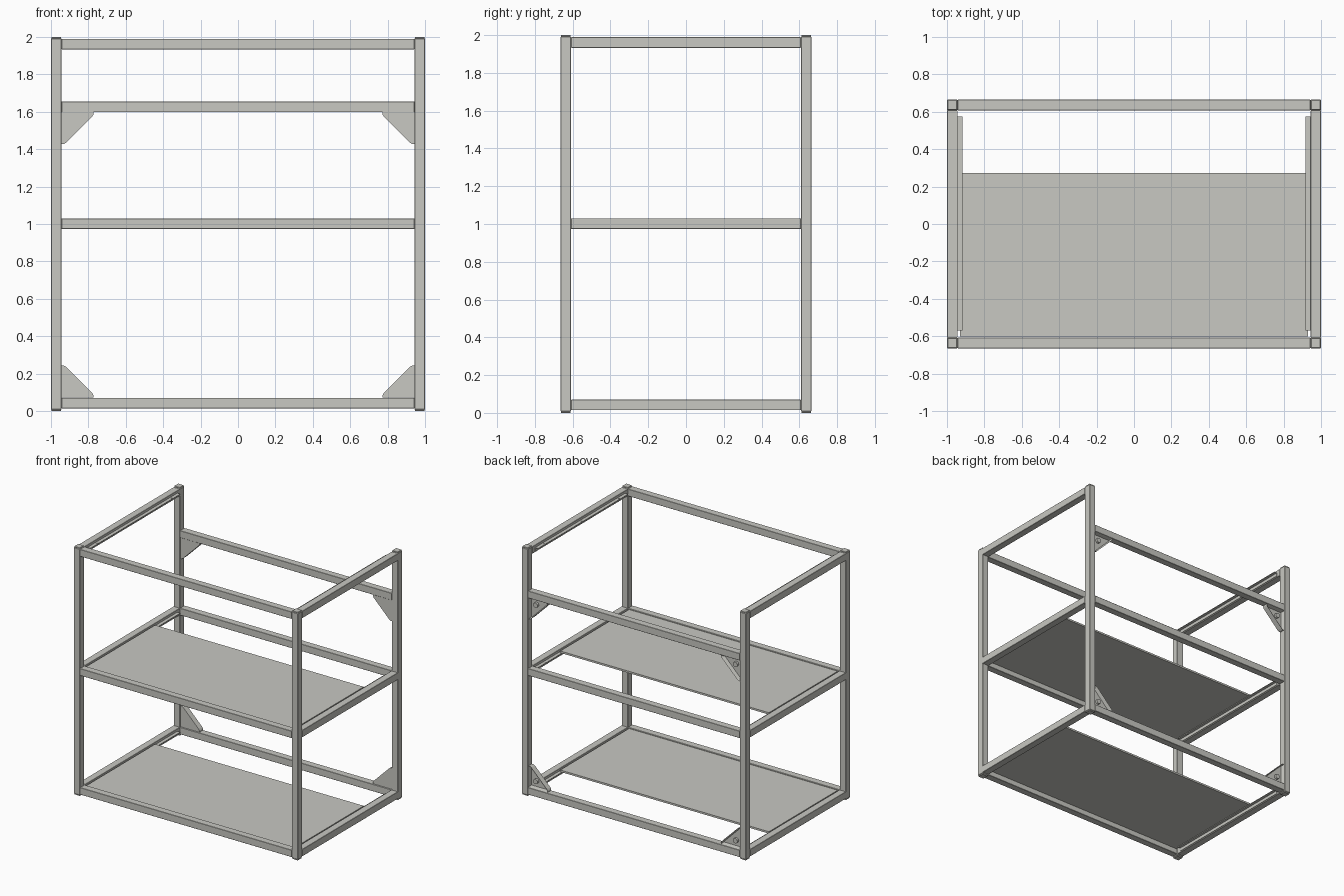
import bpy, bmesh, math
from mathutils import Matrix, Vector

if "Cube" in bpy.data.objects:
    bpy.data.objects.remove(bpy.data.objects["Cube"])

steel = bpy.data.materials.new("light warm grey")
steel.diffuse_color = (0.58, 0.58, 0.54, 1)
steel.use_nodes = True
steel.node_tree.nodes["Principled BSDF"].inputs["Base Color"].default_value = steel.diffuse_color


def finish(name, bm):
    bmesh.ops.recalc_face_normals(bm, faces=bm.faces)
    me = bpy.data.meshes.new(name)
    bm.to_mesh(me)
    bm.free()
    me.materials.append(steel)
    ob = bpy.data.objects.new(name, me)
    bpy.context.collection.objects.link(ob)
    return ob


def box(name, x, y, z, bevel=0.0):
    """Box from (min, max) pairs, optionally with softened edges."""
    bm = bmesh.new()
    bmesh.ops.create_cube(bm, size=1)
    for v in bm.verts:
        v.co = Vector([(a + b) / 2 + c * (b - a) for (a, b), c in zip((x, y, z), v.co)])
    if bevel:
        bmesh.ops.bevel(bm, geom=bm.edges[:], offset=bevel, segments=1, affect='EDGES')
    return finish(name, bm)


def disc(name, centre, radius, depth, axis):
    """Small bolt or screw head."""
    bm = bmesh.new()
    turn = Matrix.Rotation(math.pi / 2, 4, 'X') if axis == 'Y' else Matrix()
    bmesh.ops.create_cone(bm, cap_ends=True, segments=16, radius1=radius, radius2=radius,
                          depth=depth, matrix=Matrix.Translation(centre) @ turn)
    return finish(name, bm)


W, D, T = 1.0, 0.665, 0.057          # half width, half depth, tube size
LEVELS = (0.071, 1.03, 1.99)         # top faces of the rail levels

# Corner posts with slim end caps
for sx in (-1, 1):
    for sy in (-1, 1):
        xs = sorted((sx * W, sx * (W - T)))
        ys = sorted((sy * D, sy * (D - T)))
        box("corner_post", xs, ys, (0.008, 1.992), 0.003)
        for z in ((0, 0.008), (1.992, 2.0)):
            box("post_end_cap", (xs[0] + 0.003, xs[1] - 0.003),
                (ys[0] + 0.003, ys[1] - 0.003), z, 0.002)

# Front and back rails: the upper back rail sits lower than the front one
for sy, tops in ((-1, LEVELS), (1, (0.071, 1.03, 1.655))):
    ys = sorted((sy * D, sy * (D - T)))
    for top in tops:
        box("cross_rail", (-W + T, W - T), ys, (top - T, top), 0.002)

# Side rails with angle strips and screws inside
for sx in (-1, 1):
    for top in LEVELS:
        box("side_rail", sorted((sx * W, sx * (W - T))), (-D + T, D - T), (top - T, top), 0.002)
        ledge = top - 0.02
        box("angle_ledge", sorted((sx * 0.943, sx * 0.916)), (-0.57, 0.575), (ledge - 0.005, ledge))
        box("angle_web", sorted((sx * 0.943, sx * 0.938)), (-0.57, 0.575), (ledge - 0.03, ledge - 0.005))
        for y in (-0.47, 0.003, 0.48):
            disc("ledge_screw", (sx * 0.927, y, ledge - 0.0025), 0.007, 0.009, 'Z')

# Shelves resting on the ledges, open towards the back
for name, top in (("lower_shelf", LEVELS[0]), ("middle_shelf", LEVELS[1])):
    box(name, (-0.93, 0.93), (-0.602, 0.273), (top - 0.02, top - 0.005))


def gusset(sx, z0, sz):
    """Cast corner bracket with a recessed back, in the corner at z0."""
    L, lip = 0.17, 0.025
    profile = [(0, 0), (L, 0), (L, lip * 0.5), (L - 0.008, lip), (lip, L - 0.008),
               (lip * 0.5, L), (0, L)]
    bm = bmesh.new()
    base = bm.faces.new([bm.verts.new((sx * (W - T - u), 0.613, z0 + sz * v)) for u, v in profile])
    ext = bmesh.ops.extrude_face_region(bm, geom=[base])
    bmesh.ops.translate(bm, vec=(0, 0.046, 0),
                        verts=[g for g in ext['geom'] if isinstance(g, bmesh.types.BMVert)])
    bmesh.ops.recalc_face_normals(bm, faces=bm.faces)
    back = max(bm.faces, key=lambda f: f.calc_center_median().y)
    bmesh.ops.inset_region(bm, faces=[back], thickness=0.009)
    bmesh.ops.translate(bm, vec=(0, -0.03, 0), verts=back.verts)
    finish("corner_gusset", bm)
    # Bolt in the recess
    disc("gusset_bolt", (sx * (W - T - 0.052), 0.636, z0 + sz * 0.052), 0.02, 0.022, 'Y')


for side in (-1, 1):
    gusset(side, 0.073, 1)
    gusset(side, 1.598, -1)
